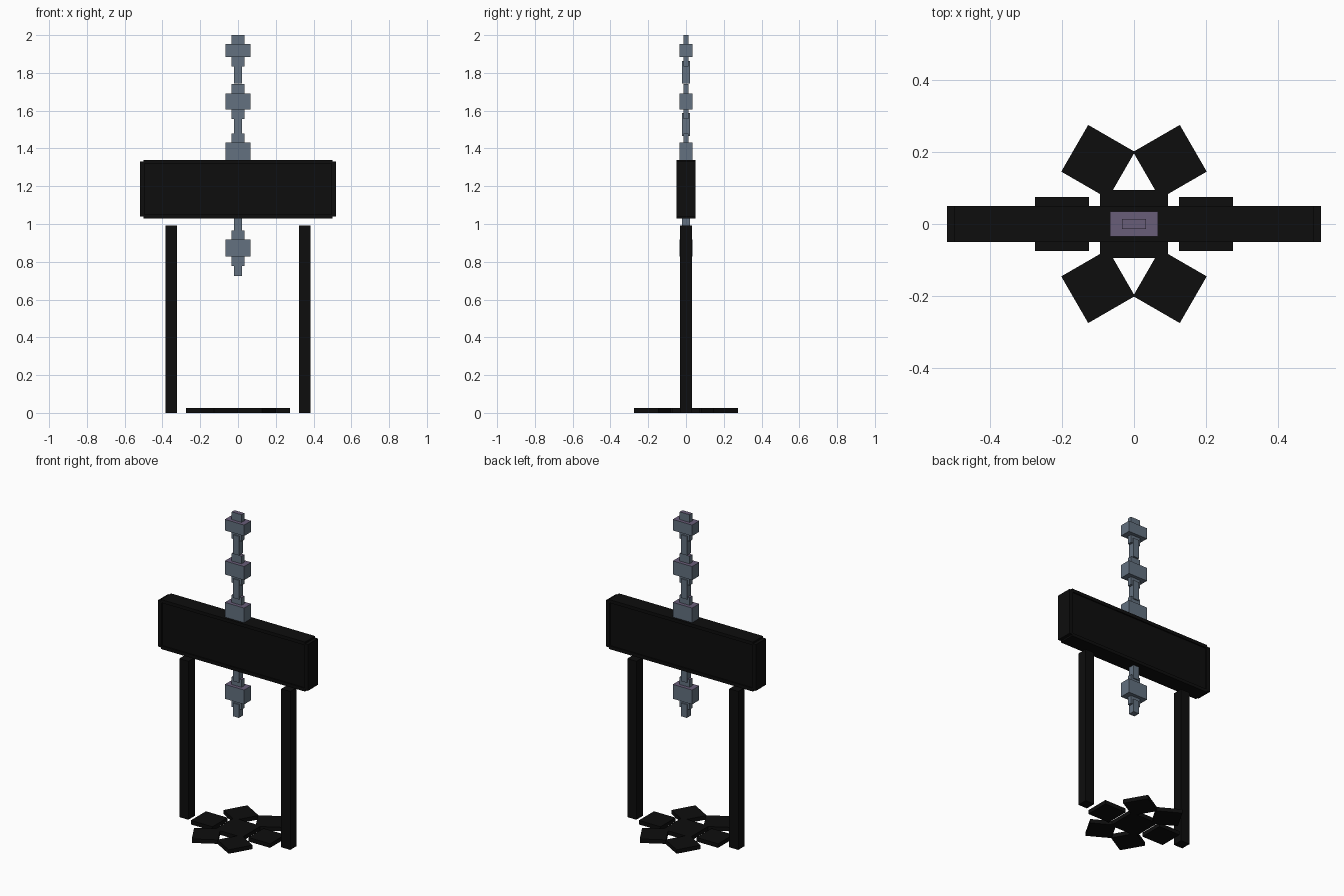
import bpy, math

cube = bpy.data.objects.get("Cube")
if cube:
    bpy.data.objects.remove(cube, do_unlink=True)


def material(name, rgb):
    m = bpy.data.materials.new(name)
    m.use_nodes = True
    m.diffuse_color = (*rgb, 1)
    m.node_tree.nodes["Principled BSDF"].inputs["Base Color"].default_value = (*rgb, 1)
    return m


black = material("soot black", (0.004, 0.004, 0.004))
steel = material("blue grey steel", (0.125, 0.165, 0.215))
violet = material("muted violet", (0.14, 0.11, 0.19))


def box(name, x, y, z, mat, turn=0, top=None):
    """Box centred at x, y midpoints of the given (low, high) spans."""
    spans = (x, y, z)
    centre = [(a + b) / 2 for a, b in spans]
    size = [b - a for a, b in spans]
    bpy.ops.mesh.primitive_cube_add(size=1, location=centre, rotation=(0, 0, turn))
    ob = bpy.context.object
    ob.name = name
    for v in ob.data.vertices:
        v.co = [c * s for c, s in zip(v.co, size)]
    ob.data.update()
    ob.data.materials.append(mat)
    if top:
        ob.data.materials.append(top)
        for p in ob.data.polygons:
            p.material_index = int(p.normal.z > 0.5)
    return ob


def sym(h):
    return (-h, h)


# Beam: recessed core framed by top, bottom and end boards
box("beam_core", sym(0.5), sym(0.042), (1.04, 1.33), black)
for name, low in (("bottom", 1.03), ("top", 1.32)):
    box("beam_board_" + name, sym(0.5), sym(0.05), (low, low + 0.02), black)
for name, side in (("left", 1), ("right", -1)):
    x = sorted((side * 0.495, side * 0.52))
    box("beam_end_" + name, x, sym(0.05), (1.04, 1.33), black)
    # Legs
    x = sorted((side * 0.322, side * 0.385))
    box("leg_" + name, x, sym(0.032), (0, 0.993), black)

# Base: centre slab ringed by six turned slabs
box("base_centre", sym(0.094), sym(0.094), (0, 0.025), black)
for i in range(6):
    a = math.radians(60 * i)
    cx, cy = 0.2 * math.cos(a), 0.2 * math.sin(a)
    h = 0.075
    box(f"base_slab_{i + 1}", (cx - h, cx + h), (cy - h, cy + h),
        (0, 0.025), black, turn=-a)

# Chain: blocks with flat pins through them, joined by slim links
blocks = ((1.952, 1.883), (1.692, 1.607), (1.432, 1.335), (1.175, 1.085), (0.918, 0.828))
for i, (high, low) in enumerate(blocks, 1):
    box(f"chain_block_{i}", sym(0.067), sym(0.035), (low, high), steel, top=violet)
    box(f"chain_pin_{i}", sym(0.034), sym(0.0135), (low - 0.05, high + 0.048), steel, top=violet)
    box(f"chain_link_{i}", sym(0.02), sym(0.02),
        (low - (0.14 if i < len(blocks) else 0.103), low - 0.02), steel)
